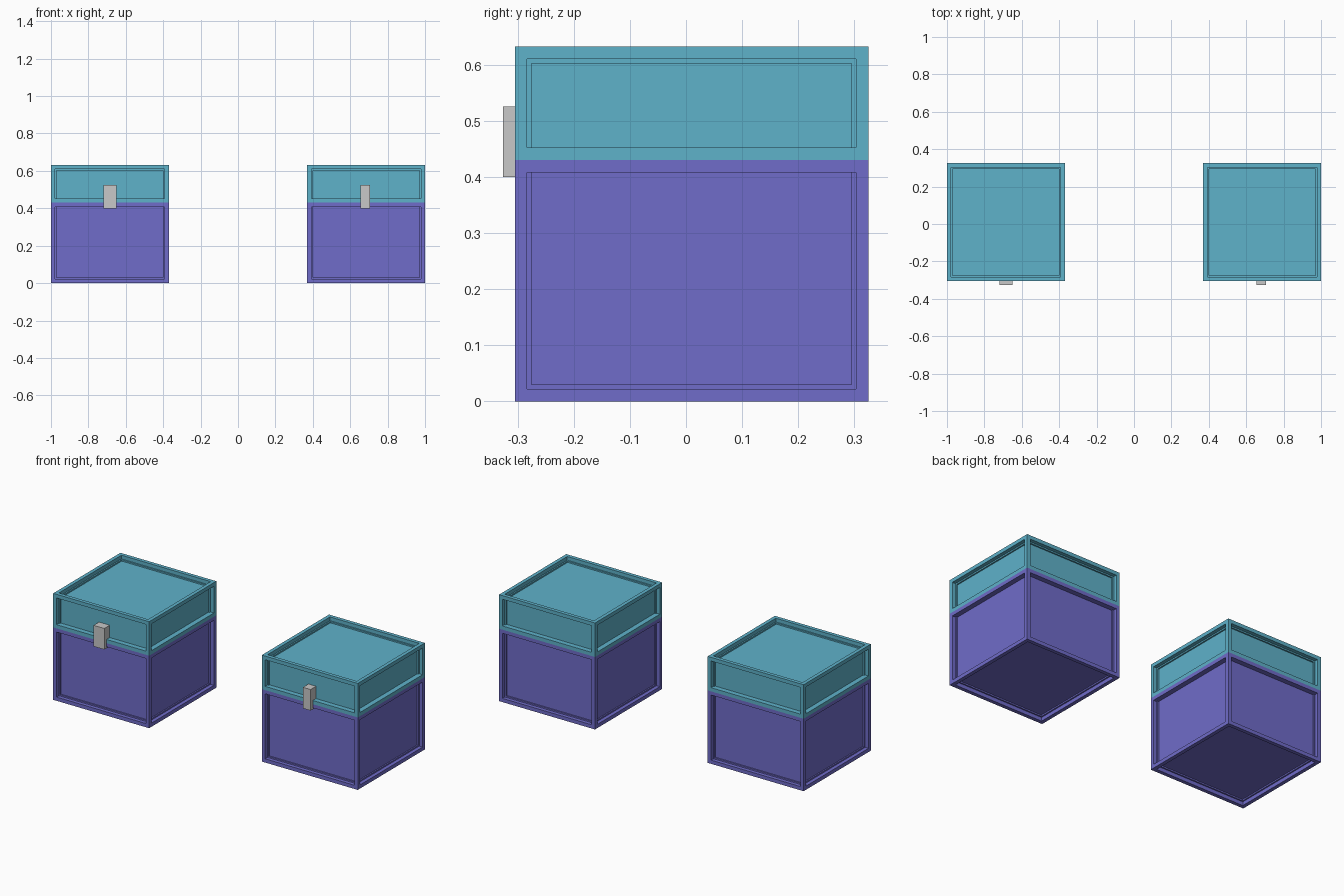
import bpy
import bmesh
from mathutils import Vector

old = bpy.data.objects.get("Cube")
if old:
    bpy.data.objects.remove(old, do_unlink=True)

BORDER = 0.031   # frame width around each panel
DEPTH = 0.03     # how far panels sit back
SIZE = 0.63      # edge of a chest
SEAM = 0.43      # height where lid meets base
Y_MID = 0.01
FRONT = Y_MID - SIZE / 2


def material(name, rgb):
    m = bpy.data.materials.new(name)
    m.use_nodes = True
    colour = (*rgb, 1.0)
    m.diffuse_color = colour
    m.node_tree.nodes["Principled BSDF"].inputs["Base Color"].default_value = colour
    return m


teal = material("teal", (0.114, 0.445, 0.591))
purple = material("purple", (0.162, 0.150, 0.585))
grey = material("light grey", (0.58, 0.58, 0.58))


def box(name, low, high, mat, plain_side=None):
    """Box from corner to corner; panels are recessed on all but plain_side."""
    low, high = Vector(low), Vector(high)
    bm = bmesh.new()
    bmesh.ops.create_cube(bm, size=1)
    bmesh.ops.scale(bm, vec=high - low, verts=bm.verts)
    bmesh.ops.translate(bm, vec=(low + high) / 2, verts=bm.verts)
    bm.normal_update()
    if plain_side:
        panels = [f for f in bm.faces if f.normal.dot(plain_side) < 0.5]
        bmesh.ops.inset_individual(bm, faces=panels, thickness=BORDER)
        sunk = bmesh.ops.extrude_discrete_faces(bm, faces=panels)["faces"]
        for f in sunk:
            f.normal_update()
            bmesh.ops.translate(bm, vec=f.normal * -DEPTH, verts=f.verts)
        bmesh.ops.recalc_face_normals(bm, faces=bm.faces)
    mesh = bpy.data.meshes.new(name)
    bm.to_mesh(mesh)
    bm.free()
    mesh.materials.append(mat)
    obj = bpy.data.objects.new(name, mesh)
    bpy.context.collection.objects.link(obj)
    return obj


# Two chests that differ only in the latch
for side, x, latch_x, latch_w in (("left", 0.685, 0.68, 0.05),
                                  ("right", -0.685, -0.685, 0.07)):
    x0, x1 = x - SIZE / 2, x + SIZE / 2
    back = FRONT + SIZE
    box(side + "_chest_base", (x0, FRONT, 0), (x1, back, SEAM),
        purple, Vector((0, 0, 1)))
    box(side + "_chest_lid", (x0, FRONT, SEAM), (x1, back, 0.632),
        teal, Vector((0, 0, -1)))
    # Latch bridges the seam and reaches back to the sunken panel
    box(side + "_latch", (latch_x - latch_w / 2, FRONT - 0.021, 0.40),
        (latch_x + latch_w / 2, FRONT + DEPTH, 0.525), grey)
